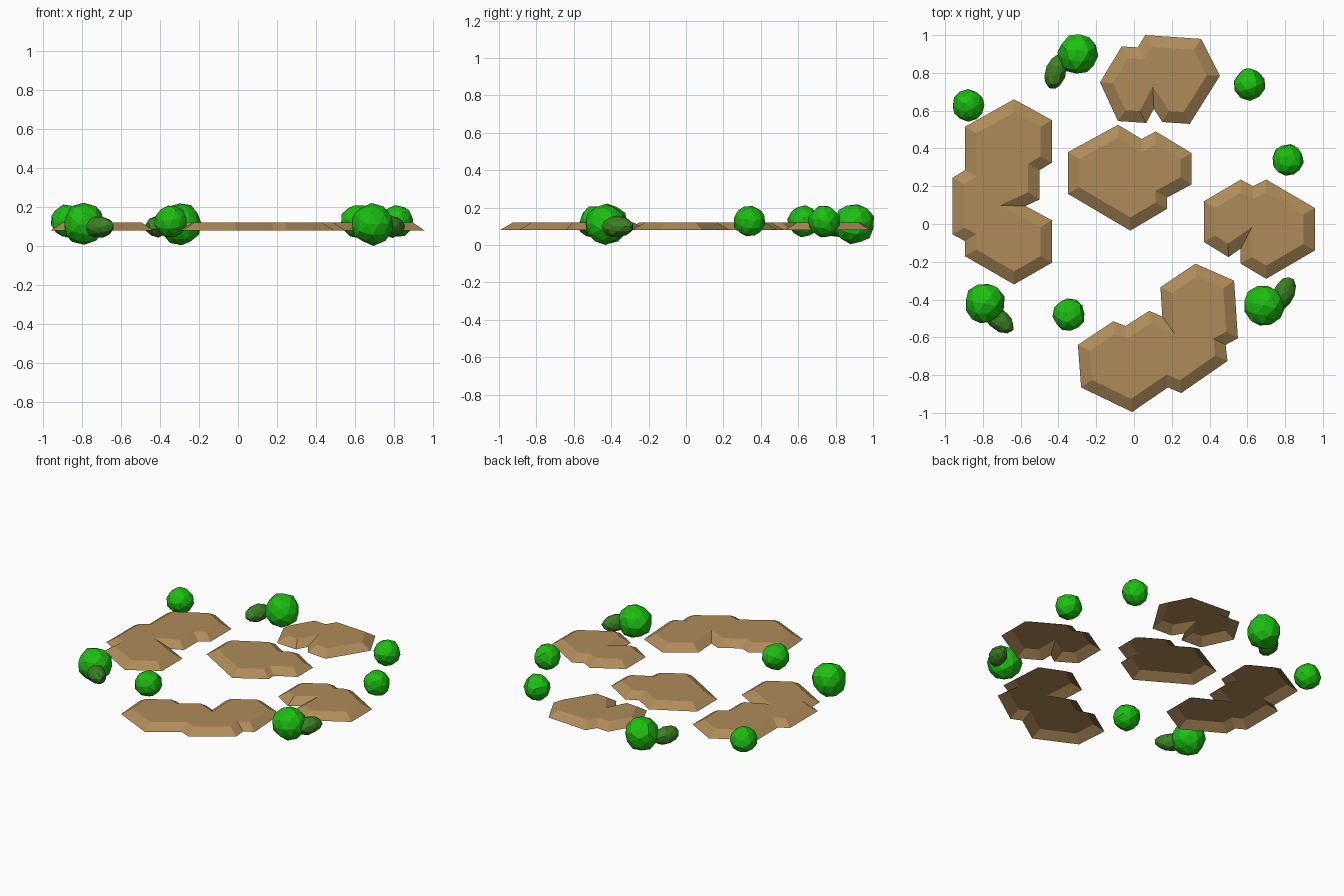
import bpy, bmesh, math, random
from mathutils import Vector, Matrix

if "Cube" in bpy.data.objects:
    bpy.data.objects.remove(bpy.data.objects["Cube"])

random.seed(4)


def material(name, color):
    m = bpy.data.materials.new(name)
    m.diffuse_color = (*color, 1)
    m.use_nodes = True
    m.node_tree.nodes["Principled BSDF"].inputs["Base Color"].default_value = m.diffuse_color
    return m


soil = material("soil", (0.43, 0.26, 0.10))
leaf = material("leaf", (0.012, 0.52, 0.006))
dark_leaf = material("dark_leaf", (0.045, 0.22, 0.018))


def finish(bm, name, mat):
    me = bpy.data.meshes.new(name)
    bm.to_mesh(me)
    bm.free()
    me.materials.append(mat)
    ob = bpy.data.objects.new(name, me)
    bpy.context.collection.objects.link(ob)
    return ob


def inset(pts, d):
    # mitred inward offset of a clockwise outline
    out = []
    for i, p in enumerate(pts):
        a = (p - pts[i - 1]).normalized()
        b = (pts[(i + 1) % len(pts)] - p).normalized()
        na, nb = Vector((a.y, -a.x)), Vector((b.y, -b.x))
        out.append(p + (na + nb) * d / max(1 + na.dot(nb), 0.4))
    return out


def slab(name, outline):
    # sloped rim and flat top, open underneath
    pts = [Vector(p) for p in outline]
    bm = bmesh.new()
    low = [bm.verts.new((p.x, p.y, 0.08)) for p in pts]
    top = [bm.verts.new((p.x, p.y, 0.12)) for p in inset(pts, 0.06)]
    n = len(pts)
    for i in range(n):
        j = (i + 1) % n
        bm.faces.new((low[j], low[i], top[i], top[j]))
    bm.faces.new(top[::-1])
    finish(bm, name, soil)


def bush(name, loc, size, mat, angle=0.0, rough=0.05):
    # faceted, slightly irregular ball
    bm = bmesh.new()
    bmesh.ops.create_icosphere(bm, subdivisions=2, radius=1)
    spin = Matrix.Rotation(random.uniform(0, 6), 3, Vector((1, 2, 3)))
    for v in bm.verts:
        v.co = spin @ v.co * random.uniform(1 - rough, 1 + rough)
        v.co = Vector((v.co.x * size[0], v.co.y * size[1], v.co.z * size[2]))
        v.co = Matrix.Rotation(angle, 3, 'Z') @ v.co + Vector(loc)
    finish(bm, name, mat)


# dirt patches
slab("left_patch", [(-.635, .66), (-.435, .55), (-.435, .325), (-.50, .285), (-.50, .13),
                    (-.575, .095), (-.435, .02), (-.435, -.205), (-.635, -.32), (-.895, -.17),
                    (-.895, -.09), (-.96, -.055), (-.96, .245), (-.895, .285), (-.895, .515)])
slab("centre_patch", [(-.085, .525), (.04, .45), (.115, .49), (.305, .375), (.305, .21),
                      (.175, .14), (.175, .08), (-.02, -.035), (-.35, .16), (-.35, .38)])
slab("back_patch", [(.06, 1.0), (.355, .98), (.455, .785), (.295, .53), (.15, .54), (.105, .61),
                    (.065, .535), (-.085, .545), (-.18, .75), (-.065, .94), (.02, .935)])
slab("right_patch", [(.565, .235), (.63, .20), (.70, .235), (.957, .085), (.957, -.14),
                     (.70, -.29), (.565, -.21), (.565, -.13), (.50, -.175), (.37, -.095), (.37, .12)])
slab("front_patch", [(.325, -.21), (.53, -.30), (.55, -.605), (.485, -.64), (.495, -.725),
                     (.25, -.895), (.18, -.865), (-.01, -.995), (-.28, -.865), (-.297, -.64),
                     (-.11, -.515), (-.045, -.54), (.08, -.46), (.15, -.49), (.14, -.335)])

# small bushes
for i, (x, y) in enumerate([(-.878, .627), (.61, .738), (.815, .338), (-.345, -.48)]):
    bush(f"small_bush_{i + 1}", (x, y, .127), (.085, .085, .085), leaf)

# large bushes, each with a darker elongated companion
for i, (x, y, dx, dy, deg) in enumerate([(-.295, .90, -.415, .805, 75),
                                         (-.79, -.42, -.715, -.505, -40),
                                         (.69, -.43, .79, -.37, 65)]):
    bush(f"large_bush_{i + 1}", (x, y, .113), (.108, .108, .108), leaf)
    bush(f"dark_bush_{i + 1}", (dx, dy, .098), (.095, .056, .055), dark_leaf, math.radians(deg))
